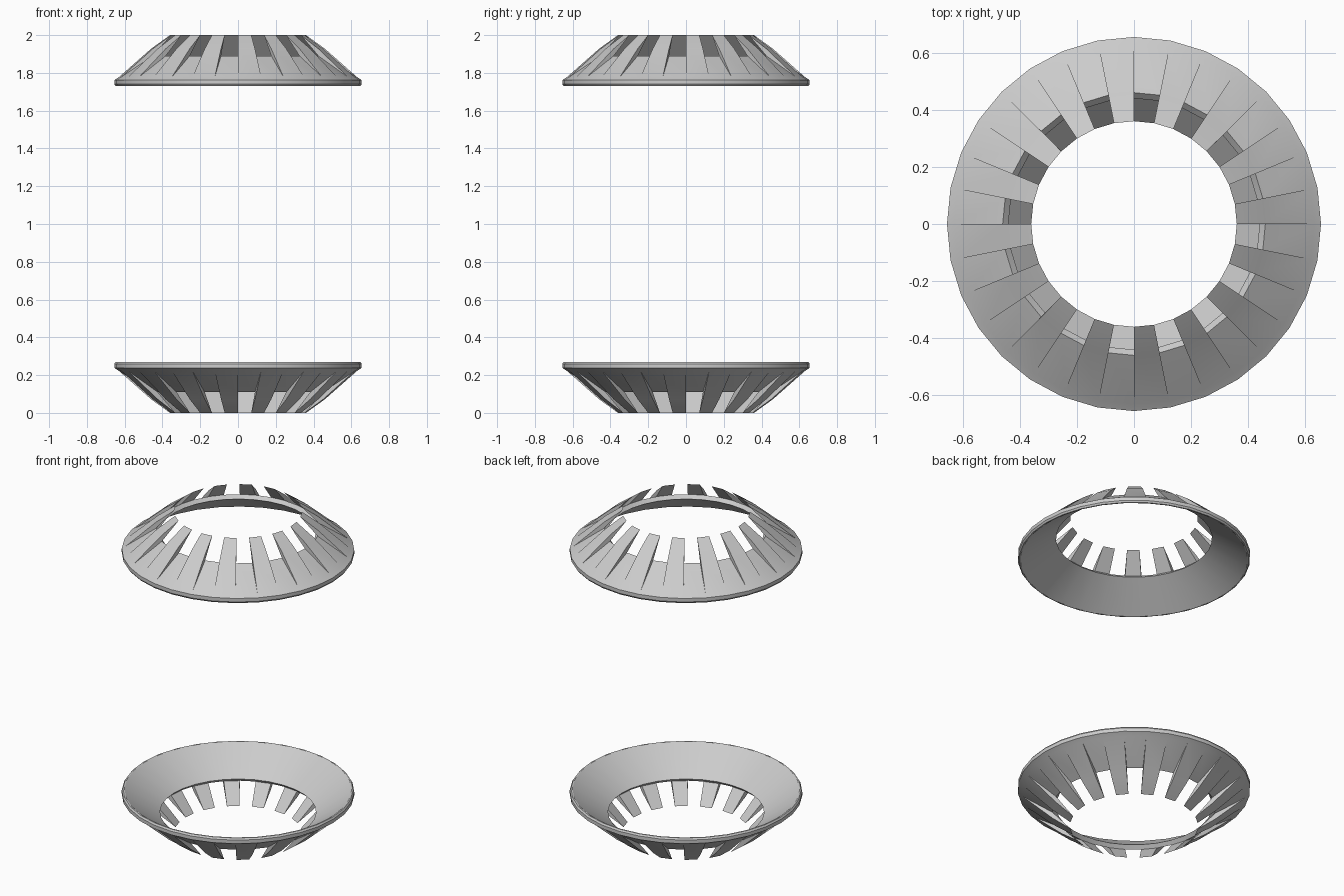
import bpy, bmesh, math
from mathutils import Matrix

if "Cube" in bpy.data.objects:
    bpy.data.objects.remove(bpy.data.objects["Cube"])

SEG = 32  # alternating tooth / gap segments

# Profile points as (radius, z) for the lower ring
RIM = [(0.44, 0.13), (0.64, 0.27), (0.648, 0.27), (0.655, 0.26),
       (0.655, 0.238), (0.63, 0.222)]     # inner lip, over the rim, to the tooth root
FLOOR = (0.46, 0.11)                      # outer lip of the cone
TOOTH = [(0.46, 0.072), (0.36, 0.0)]      # outer bend and tip of a tooth


def pt(p, i):
    a = 2 * math.pi * i / SEG
    return (p[0] * math.cos(a), p[0] * math.sin(a), p[1])


def toothed_ring(name):
    bm = bmesh.new()

    def face(pts):
        bm.faces.new([bm.verts.new(p) for p in pts])

    for i in range(SEG):
        # odd segments carry a tooth fixed behind the lip, even ones are open
        loop = RIM + (TOOTH if i % 2 else []) + [FLOOR]
        for a, b in zip(loop, loop[1:] + loop[:1]):
            face([pt(a, i), pt(b, i), pt(b, i + 1), pt(a, i + 1)])
        # side wall of the tooth
        face([pt(p, i) for p in [RIM[-1]] + TOOTH + [FLOOR]])
    bmesh.ops.remove_doubles(bm, verts=bm.verts, dist=1e-4)
    bmesh.ops.recalc_face_normals(bm, faces=bm.faces)
    me = bpy.data.meshes.new(name)
    bm.to_mesh(me)
    bm.free()
    ob = bpy.data.objects.new(name, me)
    bpy.context.collection.objects.link(ob)
    bpy.ops.object.select_all(action='DESELECT')
    ob.select_set(True)
    bpy.context.view_layer.objects.active = ob
    bpy.ops.object.shade_smooth_by_angle(angle=math.radians(30))
    return ob


# Lower ring, and the same ring turned over for the top
lower = toothed_ring("lower_toothed_ring")
upper = toothed_ring("upper_toothed_ring")
upper.matrix_world = Matrix.Translation((0, 0, 2)) @ Matrix.Rotation(math.pi, 4, 'X')
